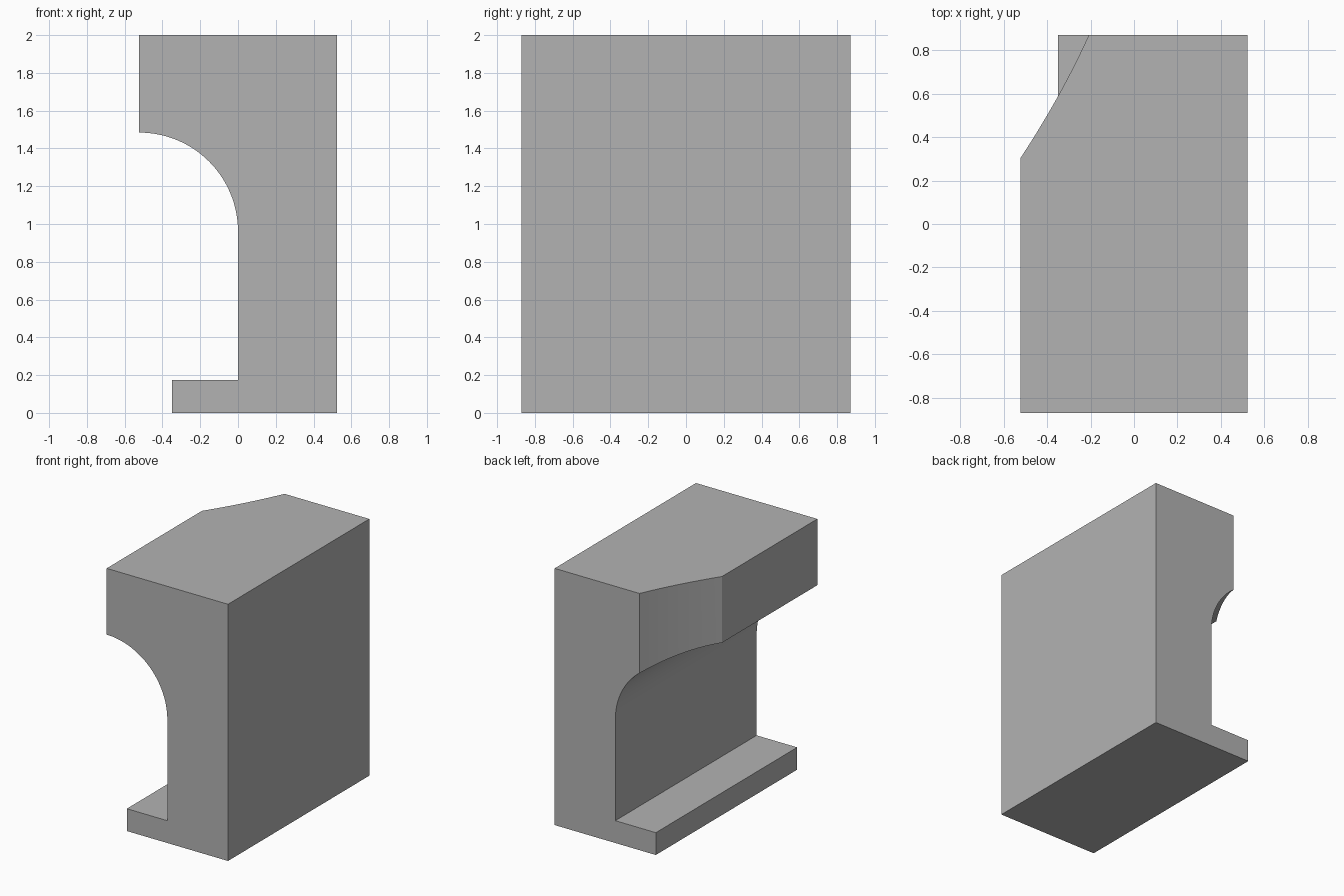
import bpy
import bmesh
from math import sin, cos, pi

if "Cube" in bpy.data.objects:
    bpy.data.objects.remove(bpy.data.objects["Cube"], do_unlink=True)

HALF_X, HALF_Y, HEIGHT = 0.523, 0.87, 2.0
BASE_X, BASE_Z = -0.349, 0.174

# Single grey material
grey = bpy.data.materials.new("plain grey")
grey.use_nodes = True
colour = (0.45, 0.45, 0.45, 1)
grey.diffuse_color = colour
grey.node_tree.nodes["Principled BSDF"].inputs["Base Color"].default_value = colour


def prism(name, points, offset):
    """Extrude a closed outline of 3D points along the offset."""
    bm = bmesh.new()
    face = bm.faces.new([bm.verts.new(p) for p in points])
    extruded = bmesh.ops.extrude_face_region(bm, geom=[face])
    top = [v for v in extruded["geom"] if isinstance(v, bmesh.types.BMVert)]
    bmesh.ops.translate(bm, verts=top, vec=offset)
    bmesh.ops.recalc_face_normals(bm, faces=bm.faces)
    mesh = bpy.data.meshes.new(name)
    bm.to_mesh(mesh)
    bm.free()
    mesh.materials.append(grey)
    obj = bpy.data.objects.new(name, mesh)
    bpy.context.collection.objects.link(obj)
    return obj


# Side profile: foot, straight wall, quarter-round cove, overhanging head
STEPS = 32
arc_z = HEIGHT - 0.516 - HALF_X
cove = [(-HALF_X + HALF_X * cos(a), arc_z + HALF_X * sin(a))
        for a in (pi / 2 * i / STEPS for i in range(STEPS + 1))]
profile = [(HALF_X, HEIGHT), (HALF_X, 0), (BASE_X, 0), (BASE_X, BASE_Z),
           (0, BASE_Z)] + cove + [(-HALF_X, HEIGHT)]
body = prism("coved_block", [(x, -HALF_Y, z) for x, z in profile],
             (0, 2 * HALF_Y, 0))

# Shallow curved cut across the rear corner of the head
START_Y, END_X, BULGE = 0.303, -0.208, 0.058
curve = []
for i in range(-2, 19):
    t = i / 16
    curve.append((-HALF_X + (END_X + HALF_X) * t + BULGE * t * (1 - t),
                  START_Y + (HALF_Y - START_Y) * t, 1))
outer = [(-1, curve[-1][1], 1), (-1, curve[0][1], 1)]
cutter = prism("corner_cutter", curve + outer, (0, 0, 1.5))
cutter.hide_render = True
cutter.hide_viewport = True

cut = body.modifiers.new("corner_cut", "BOOLEAN")
cut.operation = "DIFFERENCE"
cut.solver = "EXACT"
cut.object = cutter

# Apply the cut, remove the helper, and smooth the curved faces
bpy.ops.object.select_all(action="DESELECT")
body.select_set(True)
bpy.context.view_layer.objects.active = body
bpy.ops.object.modifier_apply(modifier=cut.name)
bpy.data.objects.remove(cutter, do_unlink=True)
bpy.ops.object.shade_smooth_by_angle()
